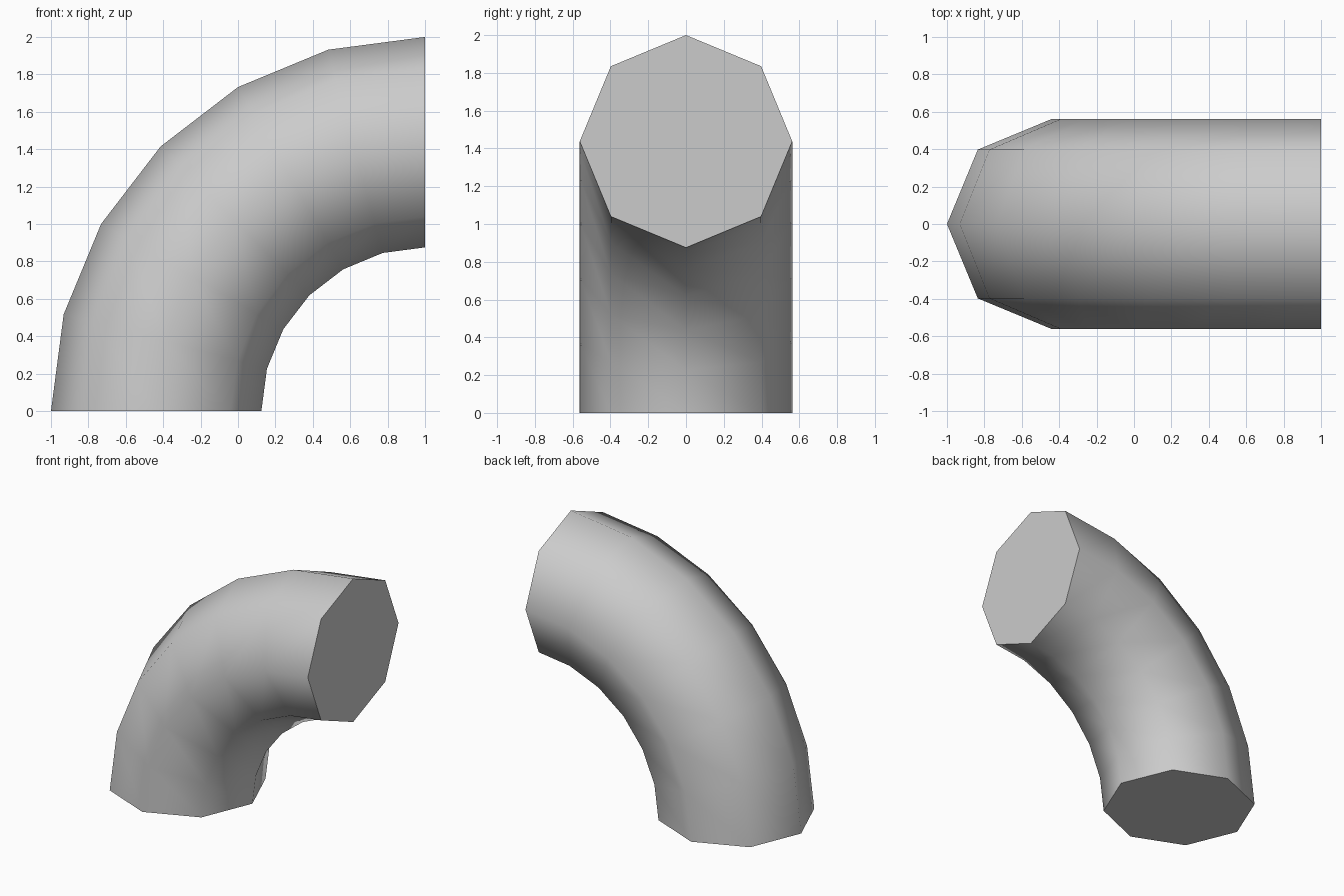
import bpy
import bmesh
from math import radians
from mathutils import Matrix

cube = bpy.data.objects.get("Cube")
if cube:
    bpy.data.objects.remove(cube, do_unlink=True)

OUTER, INNER = 2.0, 0.875          # radii of the bend
SIDES, STEPS = 8, 6
bend = (OUTER + INNER) / 2
tube = (OUTER - INNER) / 2

# Single plain grey
grey = bpy.data.materials.new("light_grey")
grey.use_nodes = True
color = (0.6, 0.6, 0.6, 1)
grey.diffuse_color = color
grey.node_tree.nodes["Principled BSDF"].inputs["Base Color"].default_value = color

# Eight-sided section on the floor, spun a quarter turn into an elbow
bm = bmesh.new()
ring = bmesh.ops.create_circle(bm, segments=SIDES, radius=tube,
                               matrix=Matrix.Translation((1 - bend, 0, 0)))
start = list(bm.edges)
spun = bmesh.ops.spin(bm, geom=ring["verts"] + start, cent=(1, 0, 0),
                      axis=(0, 1, 0), angle=radians(90), steps=STEPS)
end = [g for g in spun["geom_last"] if isinstance(g, bmesh.types.BMEdge)]

# Flat end caps
for edges in (start, end):
    bmesh.ops.contextual_create(bm, geom=edges)
bmesh.ops.recalc_face_normals(bm, faces=bm.faces)

mesh = bpy.data.meshes.new("pipe_elbow")
bm.to_mesh(mesh)
bm.free()
mesh.materials.append(grey)
elbow = bpy.data.objects.new("pipe_elbow", mesh)
bpy.context.collection.objects.link(elbow)

# Smooth tube, sharp rims
bpy.ops.object.select_all(action="DESELECT")
elbow.select_set(True)
bpy.context.view_layer.objects.active = elbow
bpy.ops.object.shade_smooth_by_angle(angle=radians(60))
